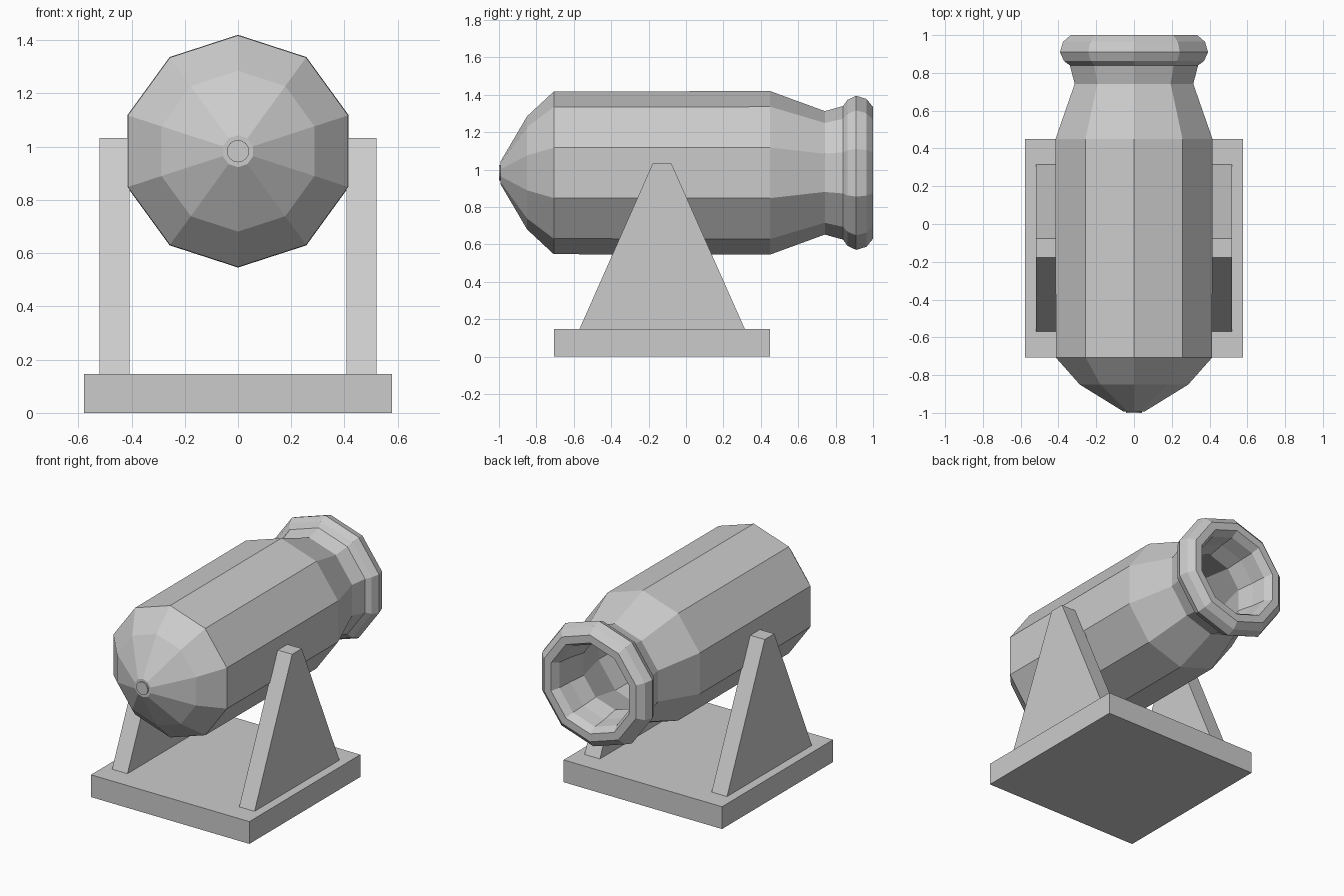
import bpy, bmesh
from math import sin, cos, pi

if "Cube" in bpy.data.objects:
    bpy.data.objects.remove(bpy.data.objects["Cube"])

AXIS_Z = 0.983


def finish(name, bm):
    bmesh.ops.recalc_face_normals(bm, faces=bm.faces)
    mesh = bpy.data.meshes.new(name)
    bm.to_mesh(mesh)
    bm.free()
    obj = bpy.data.objects.new(name, mesh)
    bpy.context.collection.objects.link(obj)
    return obj


def lathe(name, profile, sides):
    """Spin (y, radius) points around the barrel axis and cap both ends."""
    bm = bmesh.new()
    rings = []
    for y, r in profile:
        rings.append([bm.verts.new((r * sin(2 * pi * i / sides), y,
                                    AXIS_Z + r * cos(2 * pi * i / sides)))
                      for i in range(sides)])
    for a, b in zip(rings, rings[1:]):
        for i in range(sides):
            j = (i + 1) % sides
            bm.faces.new((a[i], a[j], b[j], b[i]))
    bm.faces.new(rings[0])
    bm.faces.new(rings[-1])
    return finish(name, bm)


def prism(name, outline, x0, x1):
    """Extrude a (y, z) outline from x0 to x1."""
    bm = bmesh.new()
    face = bm.faces.new([bm.verts.new((x0, y, z)) for y, z in outline])
    ext = bmesh.ops.extrude_face_region(bm, geom=[face])["geom"]
    bmesh.ops.translate(bm, vec=(x1 - x0, 0, 0),
                        verts=[v for v in ext if isinstance(v, bmesh.types.BMVert)])
    return finish(name, bm)


# Barrel: rounded breech, body, neck, muzzle ring, then the hollow bore
outer = [(-0.992, 0.06), (-0.85, 0.302), (-0.707, 0.435), (0.45, 0.437),
         (0.742, 0.33), (0.84, 0.357), (0.863, 0.39), (0.91, 0.412),
         (0.965, 0.395), (1.0, 0.352)]
bore = [(1.0, 0.30), (0.95, 0.272), (0.85, 0.262), (0.74, 0.24),
        (0.45, 0.34), (-0.68, 0.34), (-0.80, 0.23), (-0.92, 0.04)]
lathe("barrel", outer + bore, 10)

# Small round nub on the breech tip
lathe("breech_nub", [(-0.97, 0.042), (-1.0, 0.042)], 16)

# Base slab
prism("base", [(-0.707, 0), (0.45, 0), (0.45, 0.147), (-0.707, 0.147)], -0.578, 0.578)

# Tapered side supports
support = [(-0.57, 0.147), (0.315, 0.147), (-0.078, 1.033), (-0.178, 1.033)]
for side, s in (("left", -1), ("right", 1)):
    prism(side + "_support", support, s * 0.408, s * 0.52)
